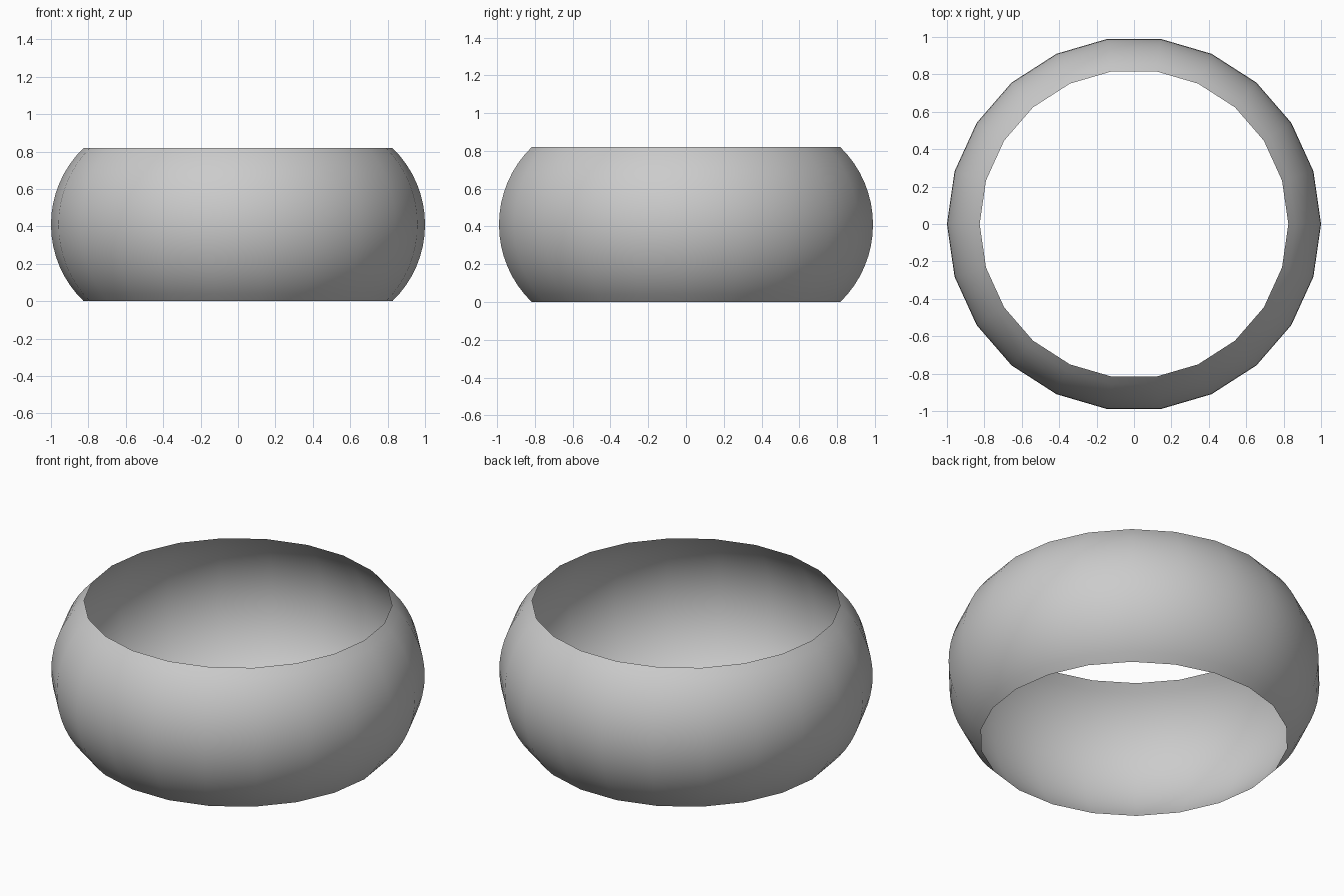
import bpy, bmesh, math

if "Cube" in bpy.data.objects:
    bpy.data.objects.remove(bpy.data.objects["Cube"])

SIDES = 22          # facets around the ring
STEPS = 16          # rows up the bulging wall
HEIGHT = 0.82
RIM, BULGE = 0.825, 1.0

# circular-arc profile through the rim and the widest point
half = HEIGHT / 2
sag = BULGE - RIM
arc_r = (half ** 2 + sag ** 2) / (2 * sag)
arc_a = math.asin(half / arc_r)

# open, thin bulging band
bm = bmesh.new()
rings = []
for i in range(STEPS + 1):
    a = -arc_a + 2 * arc_a * i / STEPS
    r = BULGE - arc_r + arc_r * math.cos(a)
    z = half + arc_r * math.sin(a)
    rings.append([bm.verts.new((r * math.cos(t), r * math.sin(t), z))
                  for t in (2 * math.pi * k / SIDES for k in range(SIDES))])
for lo, hi in zip(rings, rings[1:]):
    for k in range(SIDES):
        n = (k + 1) % SIDES
        bm.faces.new((lo[k], lo[n], hi[n], hi[k])).smooth = True

mesh = bpy.data.meshes.new("bulging_band")
bm.to_mesh(mesh)
bm.free()
bpy.context.collection.objects.link(bpy.data.objects.new("bulging_band", mesh))
